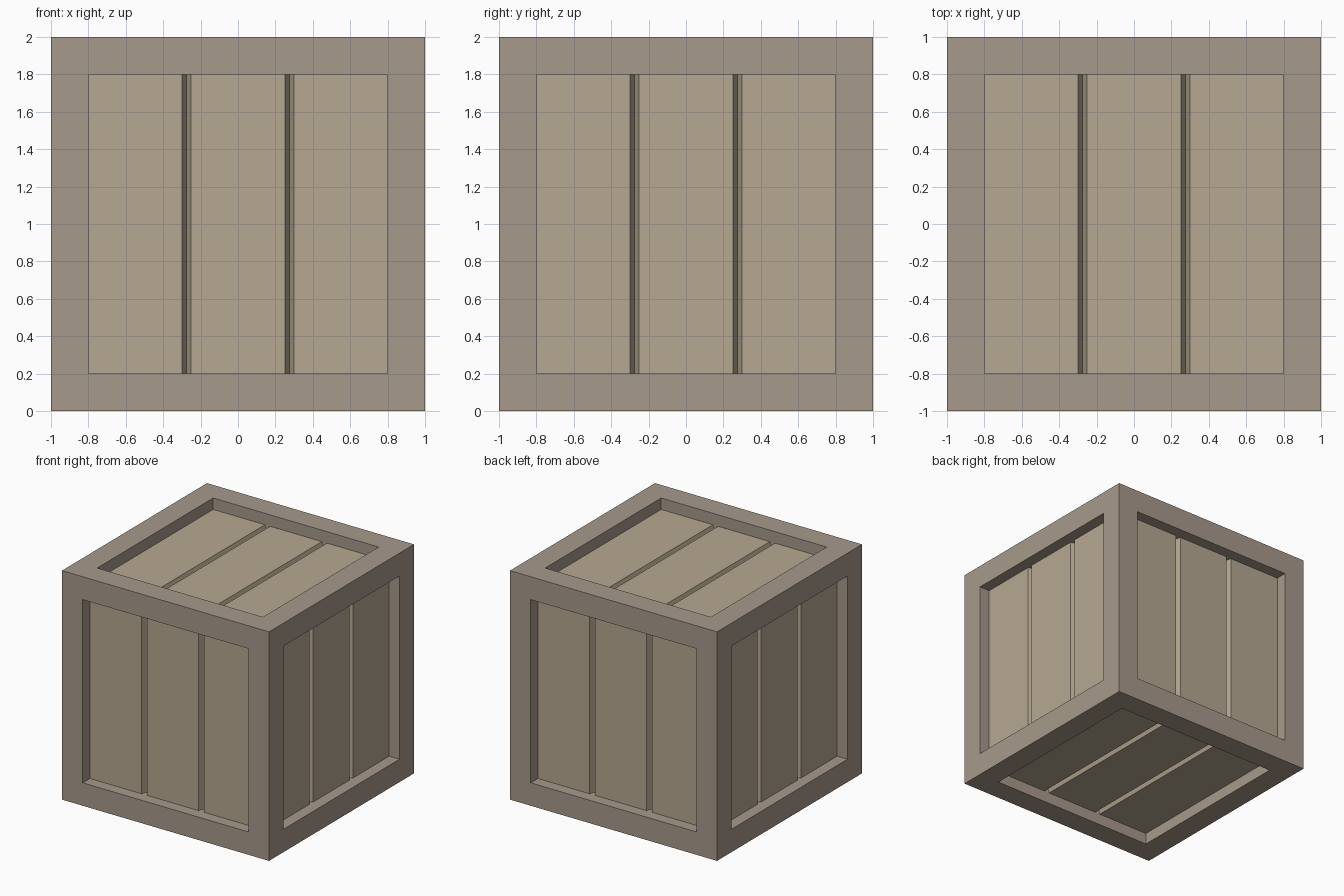
import bpy, bmesh
from mathutils import Matrix, Vector

if "Cube" in bpy.data.objects:
    bpy.data.objects.remove(bpy.data.objects["Cube"])

HALF, BORDER, INSET = 1.0, 0.2, 0.1     # half size, frame width, panel recess
GROOVE_W, GROOVE_D = 0.05, 0.07         # V groove between planks
CENTRE = Vector((0, 0, HALF))


def material(name, rgb):
    m = bpy.data.materials.new(name)
    m.diffuse_color = (*rgb, 1)
    m.use_nodes = True
    m.node_tree.nodes["Principled BSDF"].inputs["Base Color"].default_value = m.diffuse_color
    return m


def add_object(name, bm, mat):
    me = bpy.data.meshes.new(name)
    bm.to_mesh(me)
    bm.free()
    me.materials.append(mat)
    ob = bpy.data.objects.new(name, me)
    bpy.context.collection.objects.link(ob)
    return ob


frame_mat = material("frame_wood", (0.39, 0.32, 0.26))
plank_mat = material("plank_wood", (0.47, 0.39, 0.285))

# Frame: cube with a recessed square opening on every side
bm = bmesh.new()
bmesh.ops.create_cube(bm, size=2 * HALF, matrix=Matrix.Translation(CENTRE))
sides = list(bm.faces)
bmesh.ops.inset_individual(bm, faces=sides, thickness=BORDER, use_even_offset=True)
bmesh.ops.inset_individual(bm, faces=sides, thickness=0, depth=-INSET)
bmesh.ops.delete(bm, geom=sides, context='FACES_ONLY')
add_object("frame", bm, frame_mat)


# Panel: three planks divided by V grooves, closed at the groove ends
def panel(name, across, normal):
    u, n = Vector(across), Vector(normal)
    v = n.cross(u)
    r, w = HALF - BORDER, GROOVE_W / 2
    top = HALF - INSET
    profile = [(-r, top)]
    for c in (-0.275, 0.275):
        profile += [(c - w, top), (c, top - GROOVE_D), (c + w, top)]
    profile.append((r, top))
    bm = bmesh.new()
    low, high = [[bm.verts.new(CENTRE + u * a + v * e + n * d) for a, d in profile]
                 for e in (-r, r)]
    for i in range(len(profile) - 1):
        bm.faces.new((low[i], low[i + 1], high[i + 1], high[i]))
    for i in (1, 4):
        bm.faces.new((low[i + 2], low[i + 1], low[i]))
        bm.faces.new((high[i], high[i + 1], high[i + 2]))
    add_object(name, bm, plank_mat)


panel("front_planks", (1, 0, 0), (0, -1, 0))
panel("back_planks", (-1, 0, 0), (0, 1, 0))
panel("right_planks", (0, 1, 0), (1, 0, 0))
panel("left_planks", (0, -1, 0), (-1, 0, 0))
panel("top_planks", (1, 0, 0), (0, 0, 1))
panel("bottom_planks", (-1, 0, 0), (0, 0, -1))
